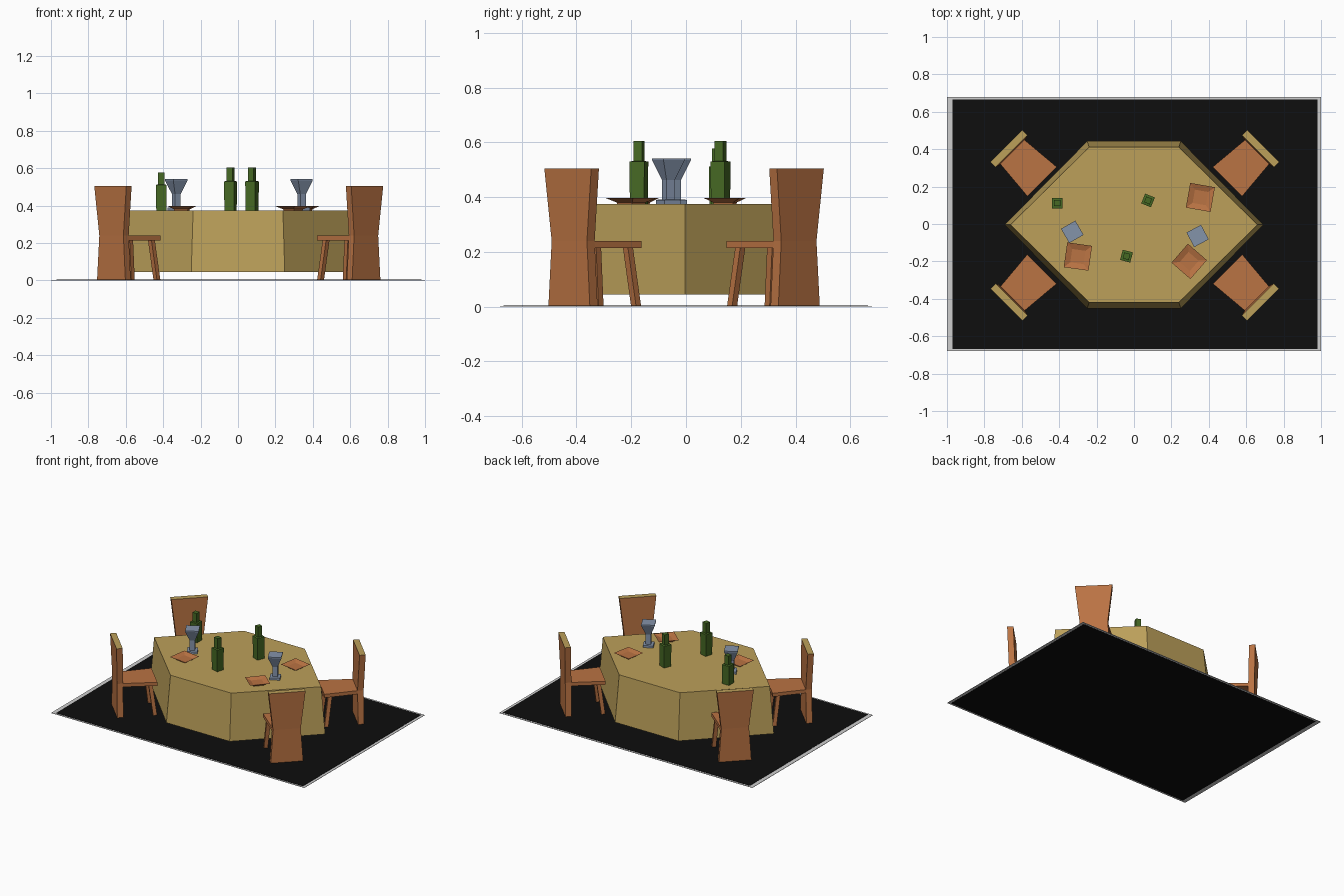
import bpy, bmesh, math

if "Cube" in bpy.data.objects:
    bpy.data.objects.remove(bpy.data.objects["Cube"])


def material(name, rgb):
    m = bpy.data.materials.new(name)
    lin = [((c / 255 + 0.055) / 1.055) ** 2.4 if c > 10 else c / 255 / 12.92 for c in rgb]
    m.diffuse_color = (*lin, 1)
    m.use_nodes = True
    m.node_tree.nodes["Principled BSDF"].inputs["Base Color"].default_value = m.diffuse_color
    return m


TAN = material("tan cloth", (188, 160, 90))
BROWN = material("brown wood", (186, 115, 67))
GREEN = material("bottle green", (70, 105, 36))
BLUE = material("blue grey glass", (132, 147, 170))
BLACK = material("rug black", (14, 14, 14))
GREY = material("rug border grey", (208, 208, 208))


def loft(name, rings, mats, loc=(0, 0, 0), rot=0.0):
    """Skin a stack of rings (counter-clockwise points) and cap both ends."""
    bm = bmesh.new()
    vs = [[bm.verts.new(p) for p in ring] for ring in rings]
    n = len(rings[0])
    for a, b in zip(vs, vs[1:]):
        for i in range(n):
            j = (i + 1) % n
            bm.faces.new((a[i], a[j], b[j], b[i]))
    bm.faces.new(vs[0][::-1])
    top = bm.faces.new(vs[-1])
    top.material_index = len(mats) - 1
    me = bpy.data.meshes.new(name)
    bm.to_mesh(me)
    bm.free()
    for m in mats:
        me.materials.append(m)
    ob = bpy.data.objects.new(name, me)
    ob.location = loc
    ob.rotation_euler[2] = rot
    bpy.context.collection.objects.link(ob)
    return ob


def rect(z, x0, x1, y0, y1):
    return [(x0, y0, z), (x1, y0, z), (x1, y1, z), (x0, y1, z)]


def square(z, h):
    return rect(z, -h, h, -h, h)


# rug: grey border with a black field
loft("rug_border", [rect(z, -1, 1, -0.68, 0.68) for z in (0.0006, 0.003)], [GREY])
loft("rug_field", [rect(z, -0.97, 0.98, -0.667, 0.665) for z in (0, 0.005)], [BLACK])


# table with a flared six-sided cloth
def hexagon(z, tip, cx, cy):
    return [(-cx, -cy, z), (cx, -cy, z), (tip, 0, z), (cx, cy, z), (-cx, cy, z), (-tip, 0, z)]


loft("tablecloth", [hexagon(0.045, 0.692, 0.25, 0.447), hexagon(0.375, 0.66, 0.24, 0.415)],
     [TAN], (0, -0.004, 0))

# chairs: local +y points away from the table
for sx in (-1, 1):
    for sy in (-1, 1):
        loc = (sx * 0.131 + 0.004, -sy * 0.131 - 0.007, 0)
        rot = math.atan2(-sx, sy)
        # waisted back slab with tan top edge
        loft("chair_back", [rect(z, -w, w, r, r + 0.04) for z, w, r in
                            ((0.001, 0.107, 0.739), (0.24, 0.091, 0.738), (0.505, 0.121, 0.746))],
             [BROWN, TAN], loc, rot)
        loft("chair_seat", [[(-0.111, 0.516, z), (0.111, 0.516, z), (0.091, 0.745, z), (-0.091, 0.745, z)]
                            for z in (0.215, 0.24)], [BROWN], loc, rot)
        # splayed front legs
        for s in (-1, 1):
            h = 0.013
            loft("chair_front_leg", [rect(z, s * t - h, s * t + h, r - h, r + h) for z, t, r in
                                     ((0.001, 0.097, 0.53), (0.22, 0.082, 0.558))], [BROWN], loc, rot)

# shallow dished plates
for x, y, a in ((0.355, 0.142, -10), (-0.30, -0.174, -8), (0.295, -0.20, -41)):
    loft("plate", [square(0.375, 0.036), square(0.381, 0.038), square(0.397, 0.067), square(0.385, 0.036)],
         [BROWN], (x, y, 0), math.radians(a))

# goblets
for x, y, a in ((-0.33, -0.042, 30), (0.34, -0.064, 28)):
    loft("goblet", [square(z, h) for z, h in
                    ((0.375, 0.034), (0.39, 0.034), (0.392, 0.017), (0.462, 0.017), (0.535, 0.044), (0.542, 0.044))],
         [BLUE], (x, y, 0), math.radians(a))

# bottles
for x, y, a, k in ((-0.41, 0.112, 0, 0.88), (0.075, 0.126, -22, 1), (-0.04, -0.172, -15, 1)):
    loft("bottle", [square(0.375 + z * k, h) for z, h in
                    ((0, 0.027), (0.155, 0.028), (0.157, 0.0165), (0.23, 0.0165))],
         [GREEN], (x, y, 0), math.radians(a))
